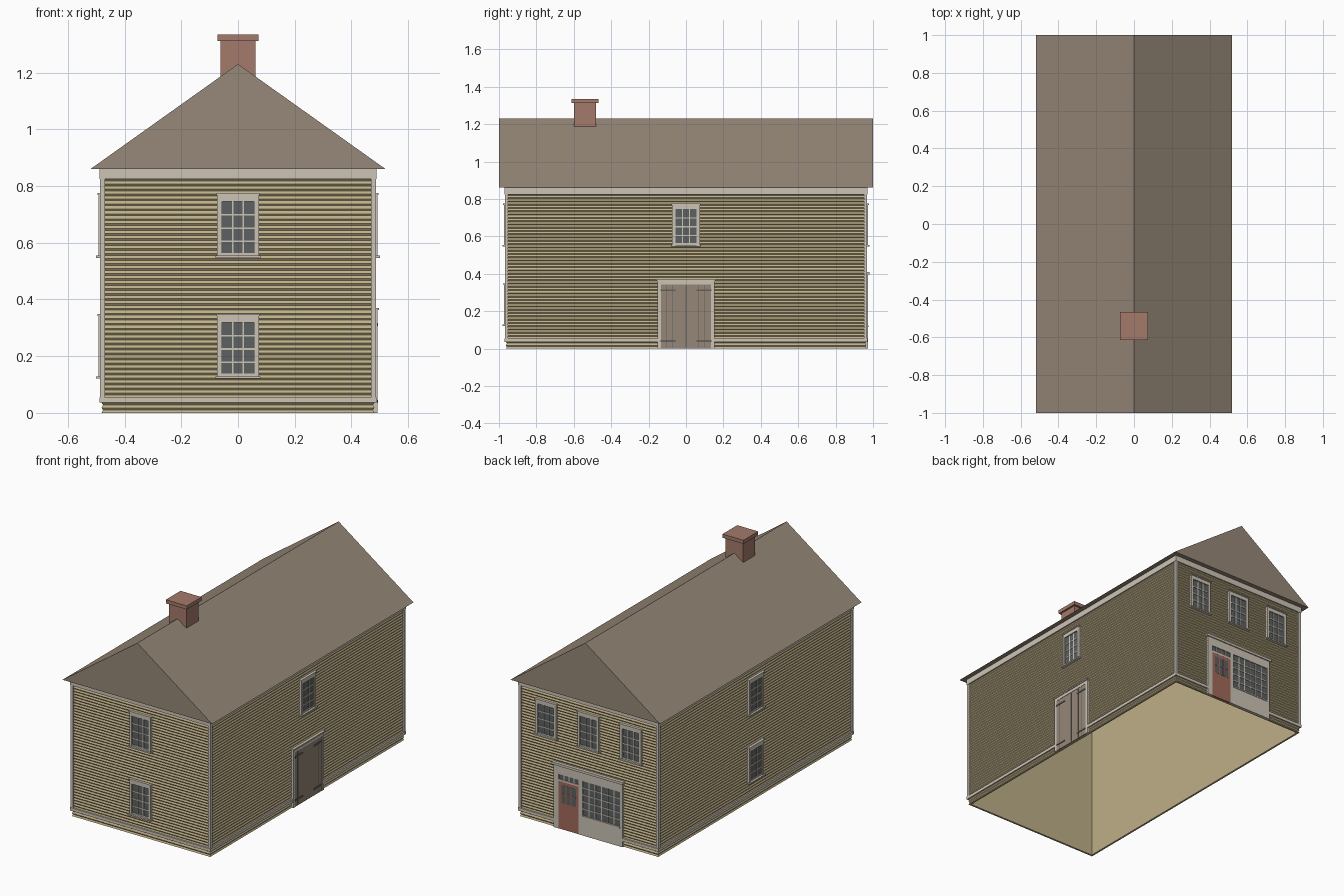
import bpy, bmesh
from mathutils import Vector

cube = bpy.data.objects.get("Cube")
if cube:
    bpy.data.objects.remove(cube, do_unlink=True)


def material(name, rgb):
    lin = [((c / 255 + 0.055) / 1.055) ** 2.4 for c in rgb] + [1]
    m = bpy.data.materials.new(name)
    m.use_nodes = True
    m.diffuse_color = lin
    m.node_tree.nodes["Principled BSDF"].inputs["Base Color"].default_value = lin
    return m


SIDING = material("tan siding", (190, 175, 136))
TRIM = material("pale trim", (204, 196, 182))
ROOF = material("brown roof", (150, 136, 120))
BRICK = material("red brick", (164, 122, 106))
GLASS = material("grey glass", (92, 97, 97))
PLANK = material("brown plank", (150, 135, 120))
IRON = material("dark iron", (96, 96, 93))
DOOR = material("red door", (162, 105, 90))

HX, HY, EAVE = 0.481, 0.963, 0.86      # outer wall half sizes and eave height


def finish(name, bm, mat):
    me = bpy.data.meshes.new(name)
    bm.to_mesh(me)
    bm.free()
    me.materials.append(mat)
    ob = bpy.data.objects.new(name, me)
    bpy.context.scene.collection.objects.link(ob)
    return ob


def add_box(bm, a, b):
    a, b = Vector(a), Vector(b)
    lo = Vector(map(min, a, b))
    hi = Vector(map(max, a, b))
    for v in bmesh.ops.create_cube(bm, size=1)["verts"]:
        v.co = Vector((hi[i] if v.co[i] > 0 else lo[i]) for i in range(3))


def boxes(name, mat, pairs):
    bm = bmesh.new()
    for a, b in pairs:
        add_box(bm, a, b)
    return finish(name, bm, mat)


# Wall coordinates: u runs right as seen from outside, z is up, w is outward
WALLS = {
    "front": lambda u, z, w: (u, -HY - w, z),
    "back": lambda u, z, w: (-u, HY + w, z),
    "left": lambda u, z, w: (HX + w, u, z),
    "right": lambda u, z, w: (-HX - w, -u, z),
}


def on_wall(wall, name, mat, parts):
    """Each part is (u0, u1, z0, z1, outward depth)."""
    f = WALLS[wall]
    return boxes(name, mat, [(f(u0, z0, -0.008), f(u1, z1, d)) for u0, u1, z0, z1, d in parts])


def grid(u0, u1, z0, z1, cols, rows, depth, t=0.003):
    """Glazing bars that divide a pane area."""
    bars = []
    for i in range(1, cols):
        u = u0 + (u1 - u0) * i / cols
        bars.append((u - t, u + t, z0, z1, depth))
    for j in range(1, rows):
        z = z0 + (z1 - z0) * j / rows
        bars.append((u0, u1, z - t, z + t, depth))
    return bars


# Lapped boards outside, flat lining inside, open below
def walls():
    bm = bmesh.new()
    lining = 0.012
    profile = [(EAVE, lining), (0, lining)]
    count = 49
    pitch = EAVE / count
    for i in range(count):
        profile += [(i * pitch, 0), ((i + 0.62) * pitch, 0.005)]
    profile.append((EAVE, 0))
    prev = None
    for z, d in profile:
        x, y = HX - d, HY - d
        ring = [bm.verts.new(p) for p in ((-x, -y, z), (x, -y, z), (x, y, z), (-x, y, z))]
        if prev:
            for k in range(4):
                n = (k + 1) % 4
                bm.faces.new((prev[k], prev[n], ring[n], ring[k]))
        prev = ring
    bmesh.ops.recalc_face_normals(bm, faces=bm.faces)
    finish("clapboard_walls", bm, SIDING)


walls()

# Corner boards, frieze and water table
for wall, half in (("front", HX), ("back", HX), ("left", HY), ("right", HY)):
    e = half + 0.006
    on_wall(wall, wall + "_trim", TRIM, [
        (-e, -half + 0.012, 0.04, 0.83, 0.006),
        (half - 0.012, e, 0.04, 0.83, 0.006),
        (-e - 0.002, e + 0.002, 0.824, EAVE, 0.008),
        (-e - 0.002, e + 0.002, 0.036, 0.055, 0.008),
    ])

# Gable roof
bm = bmesh.new()
ends = [[bm.verts.new(p) for p in ((-0.52, y, EAVE), (0.52, y, EAVE), (0, y, 1.23))] for y in (-1, 1)]
bm.faces.new(ends[0])
bm.faces.new(ends[1][::-1])
for k in range(3):
    n = (k + 1) % 3
    bm.faces.new((ends[0][k], ends[1][k], ends[1][n], ends[0][n]))
bmesh.ops.recalc_face_normals(bm, faces=bm.faces)
finish("gable_roof", bm, ROOF)

# Chimney
boxes("chimney", BRICK, [
    ((-0.061, -0.6, 1.1), (0.061, -0.48, 1.312)),
    ((-0.073, -0.613, 1.312), (0.073, -0.467, 1.335)),
])


# Sash windows with twelve panes
def window(wall, label, u, z):
    n = f"{wall}_{label}_window"
    g, top = 0.057, z + 0.195
    on_wall(wall, n + "_casing", TRIM, [
        (u - 0.074, u - g, z, z + 0.22, 0.011),
        (u + g, u + 0.074, z, z + 0.22, 0.011),
        (u - g, u + g, top, z + 0.22, 0.011),
        (u - 0.08, u + 0.08, z - 0.003, z + 0.005, 0.019),
        (u - 0.078, u + 0.078, z + 0.218, z + 0.225, 0.015),
    ])
    on_wall(wall, n + "_glass", GLASS, [(u - g, u + g, z, top, 0.003)])
    on_wall(wall, n + "_bars", TRIM, grid(u - g, u + g, z + 0.008, top, 3, 4, 0.006) + [
        (u - g, u + g, z + 0.004, z + 0.014, 0.006)])


UPPER, LOWER = 0.55, 0.124
for wall in ("front", "right"):
    window(wall, "upper", 0, UPPER)
    window(wall, "lower", 0, LOWER)
window("left", "upper", 0, UPPER)
for label, u in (("first", -0.295), ("middle", 0), ("last", 0.295)):
    window("back", label, u, UPPER)

# Double plank door with strap hinges
on_wall("left", "barn_door_frame", TRIM, [
    (-0.153, -0.135, 0, 0.345, 0.011),
    (0.135, 0.153, 0, 0.345, 0.011),
    (-0.153, 0.153, 0.343, 0.364, 0.011),
    (-0.158, 0.158, 0.362, 0.37, 0.016),
])
on_wall("left", "barn_door_planks", PLANK, [(-0.135, 0.135, 0, 0.343, 0.009)])
on_wall("left", "barn_door_seams", IRON,
        [(u - 0.0015, u + 0.0015, 0.005, 0.34, 0.0095) for u in (-0.105, -0.07, 0, 0.065, 0.1)])
on_wall("left", "barn_door_hinges", IRON,
        [(s * 0.135, s * 0.055, z - 0.005, z + 0.005, 0.012) for s in (-1, 1) for z in (0.04, 0.312)])

# Shop front: surround, entrance and display window
D0, D1, W0, W1 = -0.205, -0.065, -0.04, 0.222
on_wall("back", "shop_surround", TRIM, [
    (-0.24, D0, 0, 0.35, 0.01),
    (D1, W0, 0, 0.35, 0.01),
    (W1, 0.24, 0, 0.35, 0.01),
    (W0, W1, 0, 0.12, 0.01),
    (-0.24, 0.24, 0.342, 0.405, 0.01),
    (-0.248, 0.248, 0.395, 0.41, 0.017),
    (W0, W1, 0.115, 0.124, 0.014),
    (D0, D1, 0.298, 0.31, 0.009),
])
on_wall("back", "shop_glass", GLASS, [
    (W0, W1, 0.12, 0.342, 0.004),
    (D0, D1, 0.308, 0.342, 0.004),
])
on_wall("back", "shop_bars", TRIM,
        grid(W0, W1, 0.122, 0.342, 6, 5, 0.007) + grid(D0, D1, 0.31, 0.342, 4, 1, 0.007))
on_wall("back", "shop_door", DOOR, [(D0, D1, 0, 0.298, 0.0085)])
on_wall("back", "shop_door_glass", GLASS, [(D0 + 0.02, D1 - 0.02, 0.165, 0.278, 0.0092)])
on_wall("back", "shop_door_bars", DOOR,
        grid(D0 + 0.02, D1 - 0.02, 0.165, 0.278, 3, 2, 0.011))
